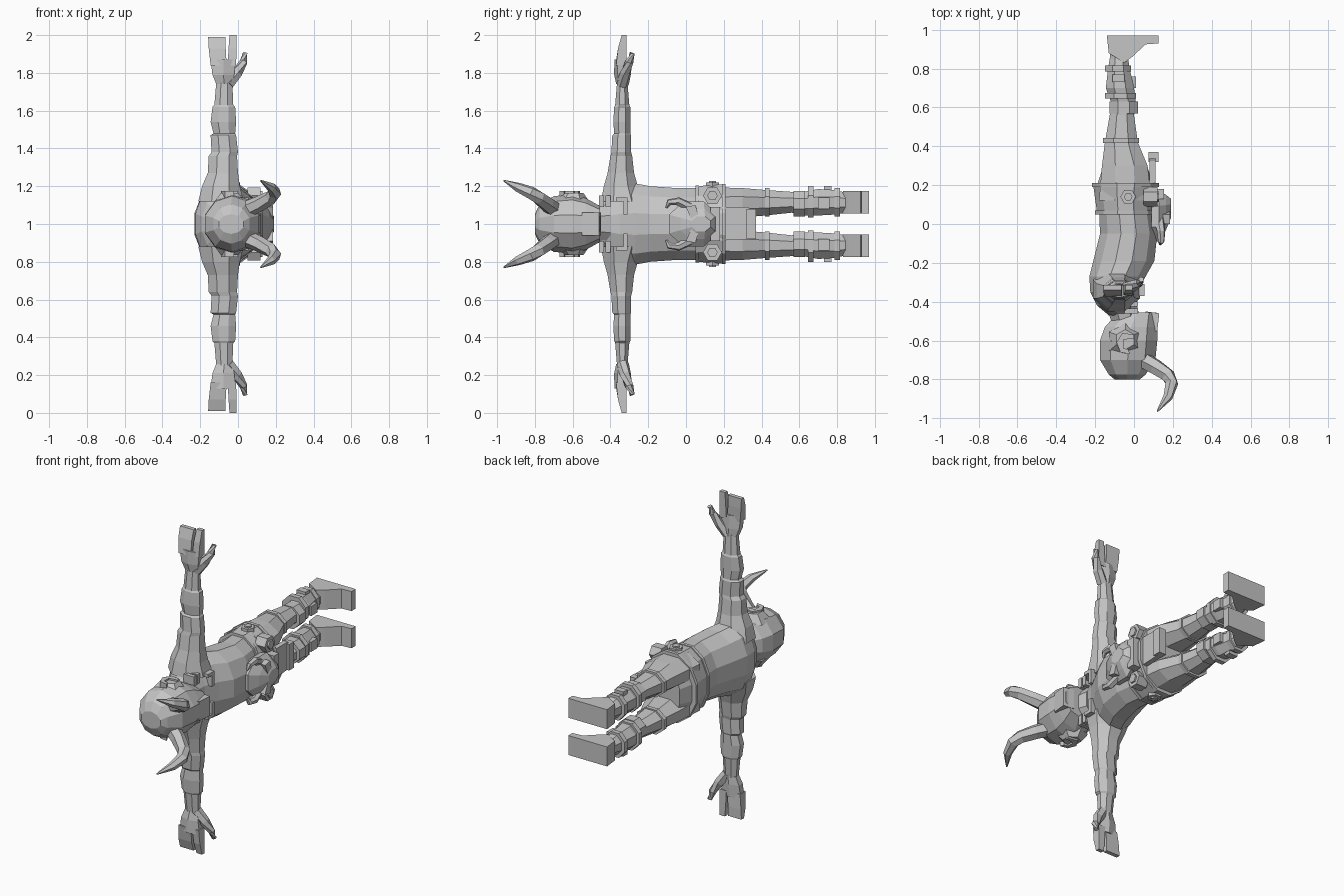
import bpy, bmesh, math
from mathutils import Vector

grey = bpy.data.materials.new("stone_grey")
grey.diffuse_color = (0.56, 0.56, 0.56, 1)


def finish(name, bm, mirror):
    """All parts sit on the symmetry plane z = 1; side parts are mirrored across it."""
    bmesh.ops.recalc_face_normals(bm, faces=bm.faces)
    me = bpy.data.meshes.new(name)
    bm.to_mesh(me)
    bm.free()
    me.materials.append(grey)
    ob = bpy.data.objects.new(name, me)
    ob.location.z = 1
    bpy.context.collection.objects.link(ob)
    if mirror:
        mod = ob.modifiers.new("mirror", 'MIRROR')
        mod.use_axis = (False, False, True)
        mod.use_mirror_merge = False
    return ob


def skin(name, rings, mirror):
    bm = bmesh.new()
    vs = [[bm.verts.new(p) for p in r] for r in rings]
    n = len(vs[0])
    for a, b in zip(vs, vs[1:]):
        for i in range(n):
            bm.faces.new((a[i], a[(i + 1) % n], b[(i + 1) % n], b[i]))
    bm.faces.new(vs[0])
    bm.faces.new(vs[-1])
    return finish(name, bm, mirror)


def loft(name, axis, rows, n=8, mirror=False):
    """rows: position, then min/max on the two other axes (in xyz order)."""
    k = 1 / math.cos(math.pi / n)
    rings = []
    for p, a0, a1, b0, b1 in rows:
        ring = []
        for i in range(n):
            t = 2 * math.pi * (i + 0.5) / n
            a = (a0 + a1) / 2 + (a1 - a0) / 2 * k * math.cos(t)
            b = (b0 + b1) / 2 + (b1 - b0) / 2 * k * math.sin(t)
            ring.append({'x': (p, a, b), 'y': (a, p, b), 'z': (a, b, p)}[axis])
        rings.append(ring)
    return skin(name, rings, mirror)


def tube(name, path, radii, n=6, mirror=True):
    pts = [Vector(p) for p in path]
    rings = []
    for i, p in enumerate(pts):
        d = pts[min(i + 1, len(pts) - 1)] - pts[max(i - 1, 0)]
        u = d.cross(Vector((0.3, 0.2, 1))).normalized()
        v = d.cross(u).normalized()
        rings.append([p + radii[i] * (u * math.cos(2 * math.pi * j / n) + v * math.sin(2 * math.pi * j / n))
                      for j in range(n)])
    return skin(name, rings, mirror)


def prism(name, axis, outline, lo, hi, mirror=True):
    put = {'x': lambda a, b, p: (p, a, b), 'y': lambda a, b, p: (a, p, b), 'z': lambda a, b, p: (a, b, p)}[axis]
    return skin(name, [[put(a, b, p) for a, b in outline] for p in (lo, hi)], mirror)


def box(name, x0, x1, y0, y1, z0, z1, mirror=True):
    return prism(name, 'z', [(x0, y0), (x1, y0), (x1, y1), (x0, y1)], z0, z1, mirror)


# Torso, from the neck to the hips
loft("torso", 'y', [
    (-0.47, -0.13, 0.02, -0.09, 0.09), (-0.42, -0.19, 0.00, -0.15, 0.15),
    (-0.35, -0.225, 0.02, -0.20, 0.20), (-0.27, -0.23, 0.06, -0.215, 0.215),
    (-0.19, -0.21, 0.105, -0.20, 0.20), (-0.05, -0.175, 0.12, -0.19, 0.19),
    (0.08, -0.18, 0.10, -0.19, 0.19), (0.20, -0.19, 0.10, -0.195, 0.195),
    (0.29, -0.16, 0.07, -0.17, 0.17)], 12)

# Neck and head
loft("neck", 'y', [(-0.52, -0.11, 0.04, -0.09, 0.09), (-0.40, -0.15, 0.01, -0.11, 0.11)])
loft("head", 'y', [
    (-0.80, -0.10, 0.03, -0.05, 0.05), (-0.775, -0.13, 0.06, -0.10, 0.10),
    (-0.70, -0.175, 0.11, -0.14, 0.14), (-0.60, -0.175, 0.12, -0.15, 0.15),
    (-0.53, -0.15, 0.12, -0.13, 0.13), (-0.455, -0.08, 0.115, -0.09, 0.09)], 10)
prism("chin", 'z', [(0.04, -0.56), (0.12, -0.55), (0.13, -0.46), (0.06, -0.45)], -0.06, 0.06, False)
prism("ear", 'z', [(0.00, -0.57), (-0.06, -0.56), (-0.09, -0.61), (-0.07, -0.66), (-0.02, -0.67),
                   (-0.03, -0.645), (-0.055, -0.64), (-0.055, -0.595), (0.00, -0.59)], 0.12, 0.175)
loft("side_hair", 'z', [(0.11, -0.13, 0.04, -0.69, -0.52), (0.165, -0.09, 0.00, -0.64, -0.55)], 6, True)
tube("horn", [(0.03, -0.69, 0.07), (0.11, -0.735, 0.105), (0.175, -0.78, 0.14), (0.195, -0.82, 0.165),
              (0.175, -0.89, 0.195), (0.12, -0.965, 0.23)], [0.045, 0.042, 0.038, 0.034, 0.025, 0.004])

# Arms with sleeve folds
loft("arm", 'z', [
    (0.12, -0.21, 0.03, -0.45, -0.22), (0.20, -0.19, 0.01, -0.435, -0.255),
    (0.27, -0.16, 0.00, -0.415, -0.275), (0.36, -0.155, -0.005, -0.40, -0.285),
    (0.38, -0.14, 0.00, -0.395, -0.29), (0.47, -0.145, -0.01, -0.39, -0.29),
    (0.48, -0.13, -0.015, -0.38, -0.295), (0.54, -0.145, -0.01, -0.385, -0.295),
    (0.62, -0.135, -0.015, -0.38, -0.295), (0.63, -0.125, -0.025, -0.375, -0.30),
    (0.75, -0.115, -0.03, -0.365, -0.31)], 8, True)

# Hands: palm, a broad group of fingers, a single finger and a thumb
loft("palm", 'z', [(0.74, -0.115, -0.03, -0.365, -0.31), (0.79, -0.135, -0.02, -0.375, -0.31),
                   (0.87, -0.145, -0.01, -0.375, -0.315)], 6, True)
loft("broad_fingers", 'z', [(0.84, -0.145, -0.06, -0.375, -0.32), (0.93, -0.155, -0.065, -0.36, -0.315),
                            (0.99, -0.158, -0.065, -0.34, -0.315)], 4, True)
loft("long_finger", 'z', [(0.84, -0.055, -0.01, -0.37, -0.315), (0.93, -0.05, -0.008, -0.36, -0.315),
                          (1.0, -0.045, -0.008, -0.34, -0.315)], 4, True)
tube("thumb", [(-0.05, -0.335, 0.74), (-0.005, -0.32, 0.80), (0.03, -0.30, 0.86), (0.038, -0.285, 0.905)],
     [0.032, 0.03, 0.022, 0.014])

# Legs
loft("leg", 'y', [
    (0.12, -0.18, 0.09, 0.02, 0.195), (0.30, -0.165, 0.07, 0.035, 0.19),
    (0.42, -0.15, 0.02, 0.045, 0.18), (0.56, -0.125, 0.00, 0.06, 0.17),
    (0.62, -0.115, 0.01, 0.045, 0.17), (0.70, -0.145, 0.00, 0.045, 0.185),
    (0.79, -0.135, -0.02, 0.05, 0.18), (0.85, -0.125, -0.03, 0.06, 0.165),
    (0.92, -0.12, 0.00, 0.06, 0.165)], 8, True)
for name, y, w, x0, x1, z0, z1 in [
        ("thigh_band", 0.43, 0.025, -0.16, 0.025, 0.04, 0.19),
        ("knee_band", 0.60, 0.06, -0.125, 0.02, 0.04, 0.175),
        ("shin_band", 0.66, 0.03, -0.15, 0.01, 0.035, 0.20),
        ("boot_cuff", 0.80, 0.03, -0.15, -0.015, 0.04, 0.19)]:
    loft(name, 'y', [(y - w / 2, x0, x1, z0, z1), (y + w / 2, x0, x1, z0, z1)], 8, True)
box("shin_plate", -0.03, 0.01, 0.70, 0.76, 0.08, 0.14)
box("boot_buckle", -0.11, -0.05, 0.73, 0.77, 0.17, 0.20)
prism("foot", 'z', [(-0.14, 0.97), (-0.13, 0.88), (-0.05, 0.83), (-0.01, 0.86), (0.06, 0.925),
                    (0.125, 0.93), (0.125, 0.97)], 0.055, 0.175)

# Wide belt with raised rims and hexagonal studs
loft("belt", 'y', [(0.055, -0.19, 0.105, -0.20, 0.20), (0.20, -0.21, 0.12, -0.21, 0.21)], 12)
for i, (y, g) in enumerate([(0.06, 0.0), (0.20, 0.015)]):
    loft("belt_rim_" + str(i), 'y', [(y - 0.01, -0.20 - g, 0.115 + g, -0.205 - g / 2, 0.205 + g / 2),
                                     (y + 0.01, -0.20 - g, 0.115 + g, -0.205 - g / 2, 0.205 + g / 2)], 12)


def hexagon(a, b, r):
    return [(a + r * math.cos(i * math.pi / 3), b + r * math.sin(i * math.pi / 3)) for i in range(6)]


prism("front_stud", 'x', hexagon(0.14, 0.15, 0.05), 0.05, 0.12)
prism("front_stud_core", 'x', hexagon(0.14, 0.15, 0.028), 0.10, 0.13)
prism("side_stud", 'z', hexagon(-0.03, 0.14, 0.04), 0.18, 0.22)
prism("side_stud_core", 'z', hexagon(-0.03, 0.14, 0.022), 0.20, 0.228)

# Mask-shaped belt ornament with curled side horns, and the cloth under it
loft("ornament", 'x', [(0.09, -0.09, 0.16, -0.11, 0.11), (0.13, -0.09, 0.17, -0.12, 0.12),
                       (0.165, -0.03, 0.15, -0.08, 0.08), (0.19, 0.03, 0.13, -0.04, 0.04)], 8)
tube("ornament_horn", [(0.13, 0.02, 0.09), (0.14, -0.04, 0.12), (0.14, -0.09, 0.115), (0.135, -0.105, 0.085)],
     [0.025, 0.022, 0.017, 0.006])
prism("ornament_brow", 'x', [(0.03, 0.02), (0.00, 0.09), (0.05, 0.10), (0.07, 0.03)], 0.13, 0.185)
box("ornament_jaw", 0.10, 0.155, 0.13, 0.18, -0.09, 0.09, False)
prism("front_cloth", 'x', [(0.12, 0.09), (0.33, 0.09), (0.35, 0.06), (0.33, 0.02), (0.35, -0.02),
                           (0.35, -0.08), (0.12, -0.09)], 0.08, 0.11, False)
box("cloth_hem", 0.075, 0.125, 0.32, 0.37, -0.08, 0.08, False)

# Collar plates on the upper chest
prism("collar_plate", 'x', [(-0.37, 0.14), (-0.31, 0.14), (-0.31, 0.05), (-0.33, 0.05),
                            (-0.33, 0.12), (-0.37, 0.12)], 0.00, 0.055)
for i in range(2):
    box("collar_buckle_" + str(i), -0.05, 0.02, -0.46 + i * 0.035, -0.435 + i * 0.035, 0.09, 0.15)
